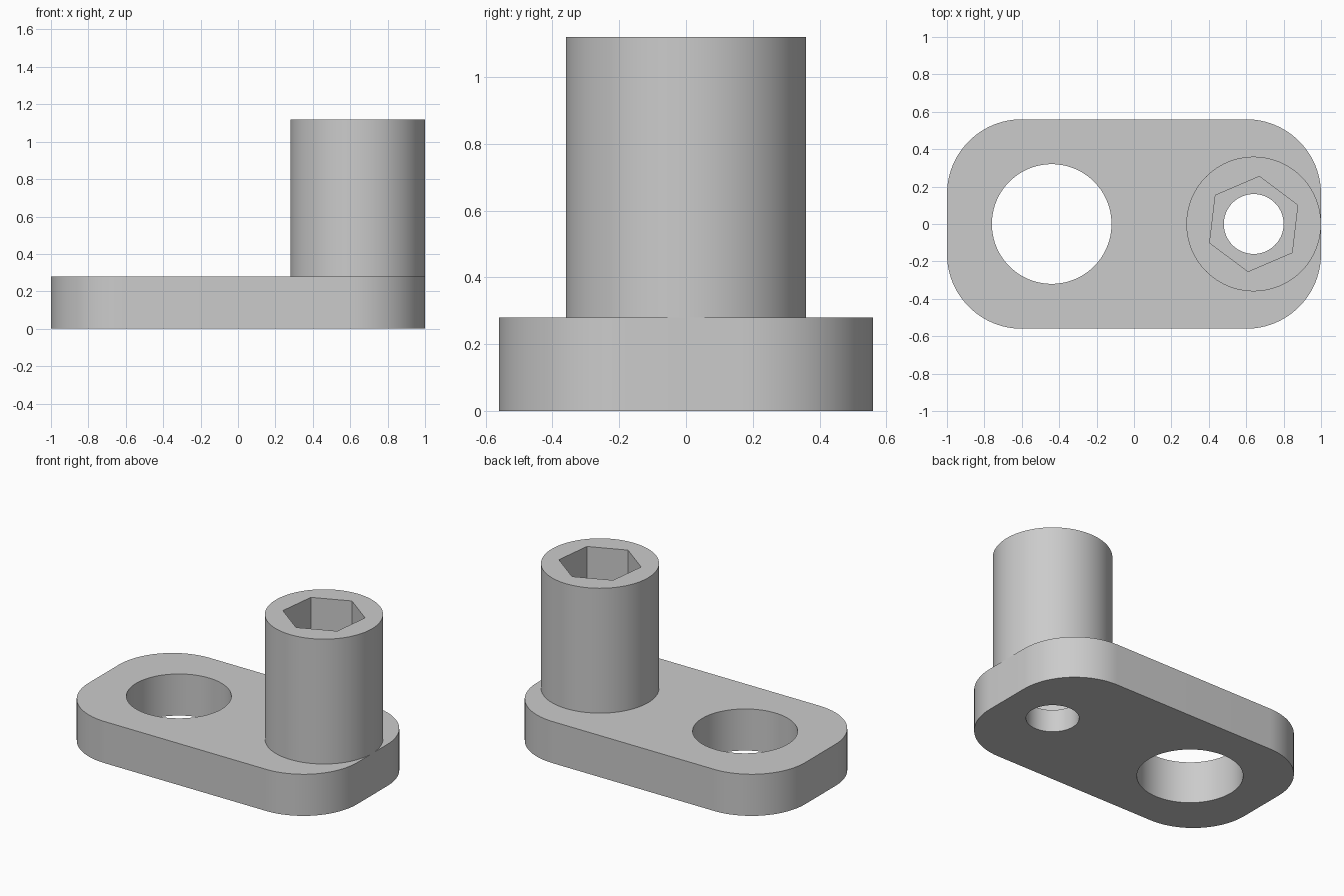
import bpy
import bmesh
from math import cos, sin, pi, radians

if "Cube" in bpy.data.objects:
    bpy.data.objects.remove(bpy.data.objects["Cube"], do_unlink=True)

grey = bpy.data.materials.new("light grey")
grey.use_nodes = True
color = (0.6, 0.6, 0.6, 1)
grey.diffuse_color = color
grey.node_tree.nodes["Principled BSDF"].inputs["Base Color"].default_value = color

POST_X, HOLE_X = 0.64, -0.44
PLATE_TOP, POST_TOP, SOCKET_FLOOR = 0.28, 1.12, 0.15


def circle(x, radius, sides=96, turn=0):
    return [(x + radius * cos(turn + 2 * pi * i / sides),
             radius * sin(turn + 2 * pi * i / sides)) for i in range(sides)]


def rounded_rectangle(half_x, half_y, radius, steps=24):
    points = []
    for quarter, (sx, sy) in enumerate([(1, 1), (-1, 1), (-1, -1), (1, -1)]):
        for i in range(steps + 1):
            a = (quarter + i / steps) * pi / 2
            points.append((sx * (half_x - radius) + radius * cos(a),
                           sy * (half_y - radius) + radius * sin(a)))
    return points


def prism(name, outline, bottom, top):
    """Extrude a flat outline from bottom to top."""
    bm = bmesh.new()
    base = bm.faces.new([bm.verts.new((x, y, bottom)) for x, y in outline])
    lid = bmesh.ops.extrude_face_region(bm, geom=[base])["geom"]
    moved = [v for v in lid if isinstance(v, bmesh.types.BMVert)]
    bmesh.ops.translate(bm, verts=moved, vec=(0, 0, top - bottom))
    # Extruding a lone face keeps the base as the bottom cap
    bmesh.ops.recalc_face_normals(bm, faces=bm.faces)
    mesh = bpy.data.meshes.new(name)
    bm.to_mesh(mesh)
    bm.free()
    mesh.materials.append(grey)
    obj = bpy.data.objects.new(name, mesh)
    bpy.context.collection.objects.link(obj)
    return obj


def select_only(obj):
    bpy.ops.object.select_all(action="DESELECT")
    obj.select_set(True)
    bpy.context.view_layer.objects.active = obj


def cut(obj, cutter):
    select_only(obj)
    mod = obj.modifiers.new("cut", "BOOLEAN")
    mod.operation = "DIFFERENCE"
    mod.solver = "EXACT"
    mod.object = cutter
    bpy.ops.object.modifier_apply(modifier=mod.name)


# Solid parts
plate = prism("base_plate", rounded_rectangle(1, 0.56, 0.4), 0, PLATE_TOP)
post = prism("post", circle(POST_X, 0.36), PLATE_TOP, POST_TOP)

# Cutters: large hole, small through hole, hexagonal socket
large_hole = prism("large_hole_cutter", circle(HOLE_X, 0.32), -1, 2)
small_hole = prism("small_hole_cutter", circle(POST_X, 0.16), -1, 2)
socket = prism("hex_socket_cutter",
               circle(POST_X, 0.256, 6, radians(23.2)), SOCKET_FLOOR, 2)

for cutter in (large_hole, small_hole, socket):
    cut(plate, cutter)
cut(post, socket)

for cutter in (large_hole, small_hole, socket):
    bpy.data.objects.remove(cutter, do_unlink=True)

# Smooth round walls, crisp rims
for part in (plate, post):
    select_only(part)
    bpy.ops.object.shade_smooth_by_angle(angle=radians(30))
